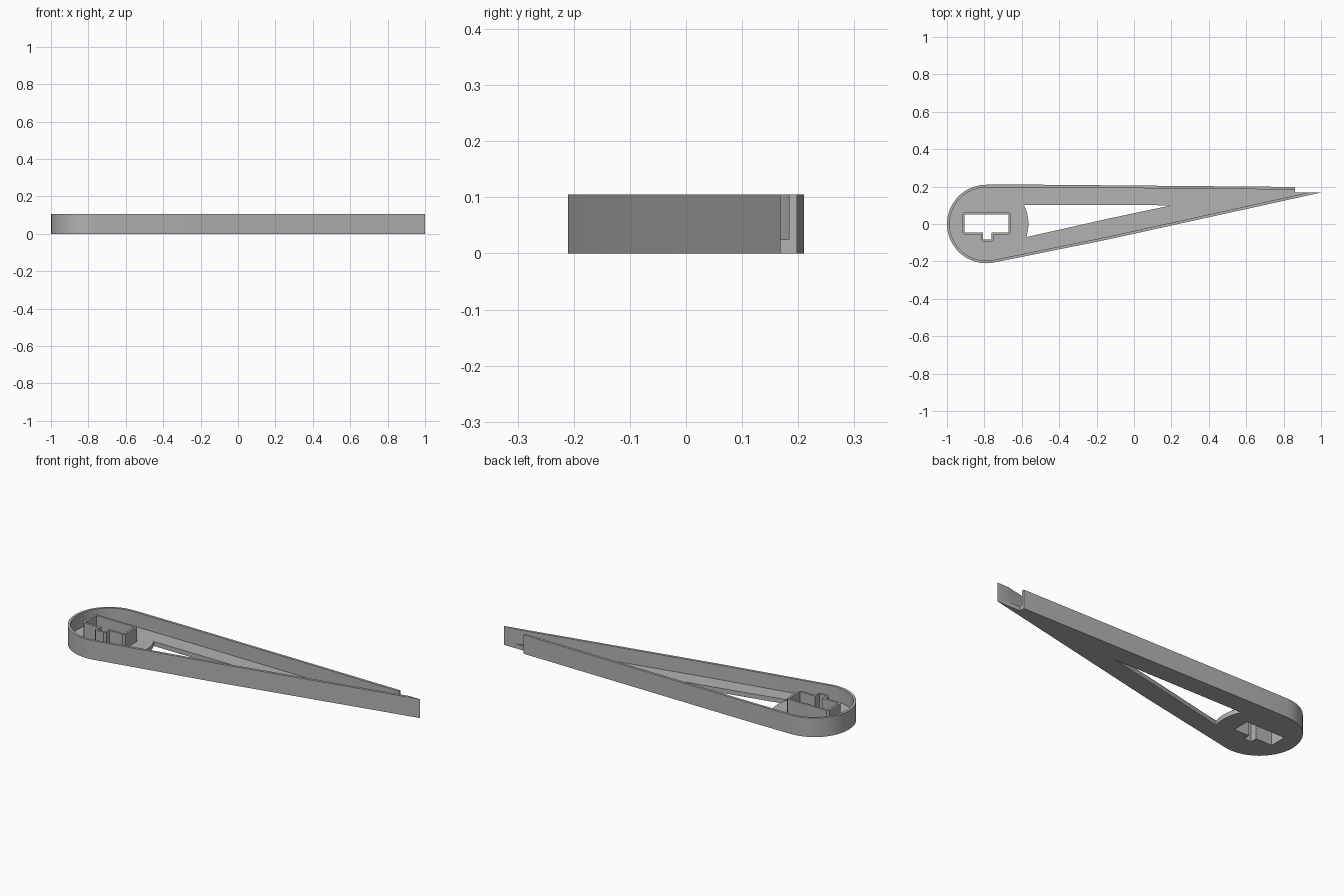
import bpy
from math import cos, sin, radians
from mathutils import Vector

if "Cube" in bpy.data.objects:
    bpy.data.objects.remove(bpy.data.objects["Cube"])

HEIGHT, FLOOR, WALL = 0.105, 0.025, 0.014
RADIUS, CENTRE = 0.21, -0.79

grey = bpy.data.materials.new("plain grey")
grey.use_nodes = True
grey.diffuse_color = (0.45, 0.45, 0.45, 1)
grey.node_tree.nodes["Principled BSDF"].inputs["Base Color"].default_value = grey.diffuse_color


def arc(radius, start, end, step=10):
    return [(CENTRE + radius * cos(radians(a)), radius * sin(radians(a)))
            for a in range(start, end + 1, step)]


def chamfer(points, size):
    """Cut the convex corners of a counter-clockwise outline."""
    result = []
    for i, p in enumerate(points):
        p = Vector(p)
        to_last = (Vector(points[i - 1]) - p).normalized()
        to_next = (Vector(points[(i + 1) % len(points)]) - p).normalized()
        if to_next.cross(to_last) > 0:
            result += [p + to_last * size, p + to_next * size]
        else:
            result.append(p)
    return result


def prism(name, outlines, bottom, top):
    """Extrude a flat outline, with any holes, between two heights."""
    curve = bpy.data.curves.new(name, "CURVE")
    curve.dimensions = "2D"
    curve.fill_mode = "BOTH"
    curve.extrude = (top - bottom) / 2
    for outline in outlines:
        spline = curve.splines.new("POLY")
        spline.points.add(len(outline) - 1)
        spline.use_cyclic_u = True
        for point, (x, y) in zip(spline.points, outline):
            point.co = (x, y, 0, 1)
    obj = bpy.data.objects.new(name, curve)
    bpy.context.collection.objects.link(obj)
    bpy.context.view_layer.update()
    mesh = bpy.data.meshes.new_from_object(obj.evaluated_get(bpy.context.evaluated_depsgraph_get()))
    bpy.data.objects.remove(obj)
    obj = bpy.data.objects.new(name, mesh)
    bpy.context.collection.objects.link(obj)
    for v in mesh.vertices:
        v.co.z += (top + bottom) / 2
    mesh.materials.clear()
    mesh.materials.append(grey)
    # Weld the caps to the sides
    weld = obj.modifiers.new("weld", "WELD")
    weld.merge_threshold = 0.0001
    return obj


def socket(grow):
    """T-shaped socket outline, counter-clockwise."""
    left, right, back, front = -0.905 - grow, -0.67 + grow, 0.05 + grow, -0.045 - grow
    stem_left, stem_right, stem_front = -0.807 - grow, -0.762 + grow, -0.082 - grow
    return [(left, back), (left, front), (stem_left, front), (stem_left, stem_front),
            (stem_right, stem_front), (stem_right, front), (right, front), (right, back)]


# Outer arm outline: round head, tapering to a point, with a notch at the back
outer = arc(RADIUS, 90, 280) + [(-0.14, -0.083), (1, 0.168), (0.86, 0.168),
                                (0.86, 0.198), (-0.5, RADIUS)]
inner = arc(RADIUS - WALL, 90, 280) + [(-0.14, -0.068), (1, 0.183), (0.86, 0.184),
                                       (-0.5, RADIUS - WALL)]
# Long window, curved where it follows the head
window = arc(0.226, -18, 27, 9) + [(0.2, 0.1), (-0.14, 0.028)]

arm = prism("tapered_arm", [outer, socket(0), window], 0, HEIGHT)
pocket = prism("pocket_cutter", [inner, chamfer(socket(0.012), 0.01)], FLOOR, 0.2)
pocket.hide_render = True
pocket.hide_set(True)

# Hollow out the tray, leaving the rim and the socket collar
cut = arm.modifiers.new("pocket", "BOOLEAN")
cut.operation = "DIFFERENCE"
cut.solver = "EXACT"
cut.object = pocket

bpy.context.view_layer.objects.active = arm
arm.select_set(True)
for modifier in list(arm.modifiers):
    bpy.ops.object.modifier_apply(modifier=modifier.name)
bpy.ops.object.shade_smooth_by_angle(angle=radians(25))
bpy.data.objects.remove(pocket)
